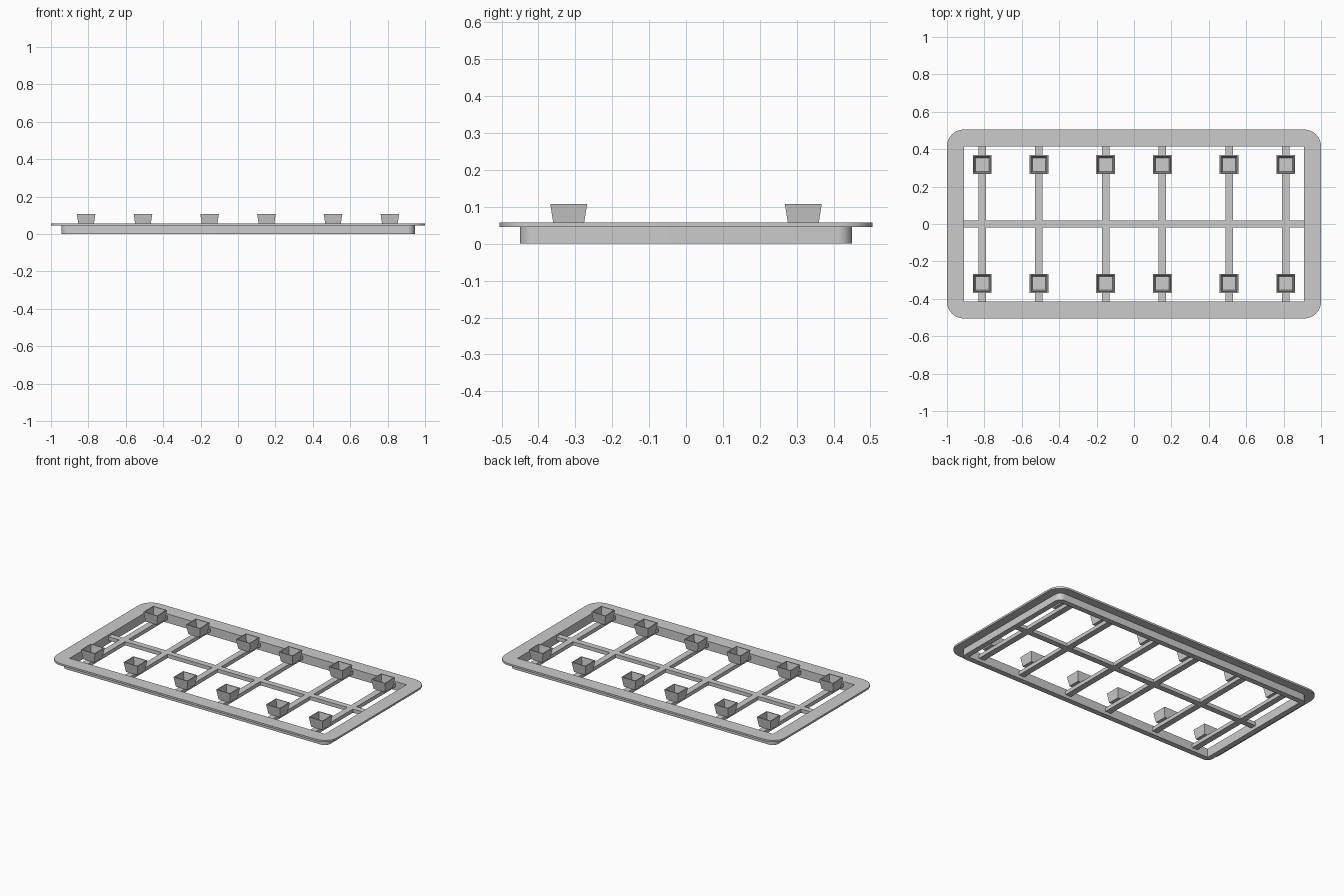
import bpy, bmesh, math

if "Cube" in bpy.data.objects:
    bpy.data.objects.remove(bpy.data.objects["Cube"])

HX, HY = 0.91, 0.415          # half size of the frame opening


def rounded_rect(hx, hy, r, n=8):
    pts = []
    for i, (sx, sy) in enumerate([(1, 1), (-1, 1), (-1, -1), (1, -1)]):
        for k in range(n + 1):
            a = math.pi / 2 * (i + k / n)
            pts.append((sx * (hx - r) + r * math.cos(a), sy * (hy - r) + r * math.sin(a)))
    return pts


def ring(name, outer, inner, z0, z1):
    """Flat plate with a hole, from two closed outlines."""
    cu = bpy.data.curves.new(name, 'CURVE')
    cu.dimensions = '2D'
    cu.fill_mode = 'BOTH'
    cu.extrude = (z1 - z0) / 2
    for pts in (outer, inner):
        s = cu.splines.new('POLY')
        s.points.add(len(pts) - 1)
        for p, (x, y) in zip(s.points, pts):
            p.co = (x, y, 0, 1)
        s.use_cyclic_u = True
    ob = bpy.data.objects.new(name, cu)
    bpy.context.collection.objects.link(ob)
    ob.location.z = (z0 + z1) / 2
    bpy.ops.object.select_all(action='DESELECT')
    ob.select_set(True)
    bpy.context.view_layer.objects.active = ob
    bpy.ops.object.convert(target='MESH')
    ob = bpy.context.object
    bpy.ops.object.shade_smooth_by_angle(angle=math.radians(30))
    return ob


def box(name, loc, size):
    bpy.ops.mesh.primitive_cube_add(size=1, location=loc)
    ob = bpy.context.object
    ob.name = name
    ob.scale = size
    return ob


def cup_mesh(z0, z1):
    """Open square cup: outer wall, rim, inner wall and floor."""
    bm = bmesh.new()
    loops = []
    for h, z in [(0.040, z0), (0.050, z1), (0.044, z1), (0.036, z0 + 0.006)]:
        loops.append([bm.verts.new((sx * h, sy * h, z))
                      for sx, sy in [(-1, -1), (1, -1), (1, 1), (-1, 1)]])
    for a, b in zip(loops, loops[1:]):
        for i in range(4):
            j = (i + 1) % 4
            bm.faces.new((a[i], a[j], b[j], b[i]))
    bm.faces.new(loops[0][::-1])
    bm.faces.new(loops[-1])
    me = bpy.data.meshes.new("cup")
    bm.to_mesh(me)
    bm.free()
    return me


# Frame: wide top flange over a narrower skirt
hole = [(-HX, -HY), (HX, -HY), (HX, HY), (-HX, HY)]
ring("flange", rounded_rect(1.0, 0.505, 0.09), hole, 0.045, 0.057)
ring("skirt", rounded_rect(0.945, 0.45, 0.04), hole, 0.0, 0.045)

# Support bars
box("long_bar", (0, 0, 0.033), (2 * HX, 0.038, 0.024))
columns = [s * x for x in (0.152, 0.508, 0.812) for s in (-1, 1)]
for x in columns:
    box("cross_bar", (x, 0, 0.033), (0.04, 2 * HY, 0.024))

# Cups on the bars
cup = cup_mesh(0.045, 0.108)
for x in columns:
    for y in (-0.318, 0.318):
        ob = bpy.data.objects.new("cup", cup)
        ob.location = (x, y, 0)
        bpy.context.collection.objects.link(ob)
